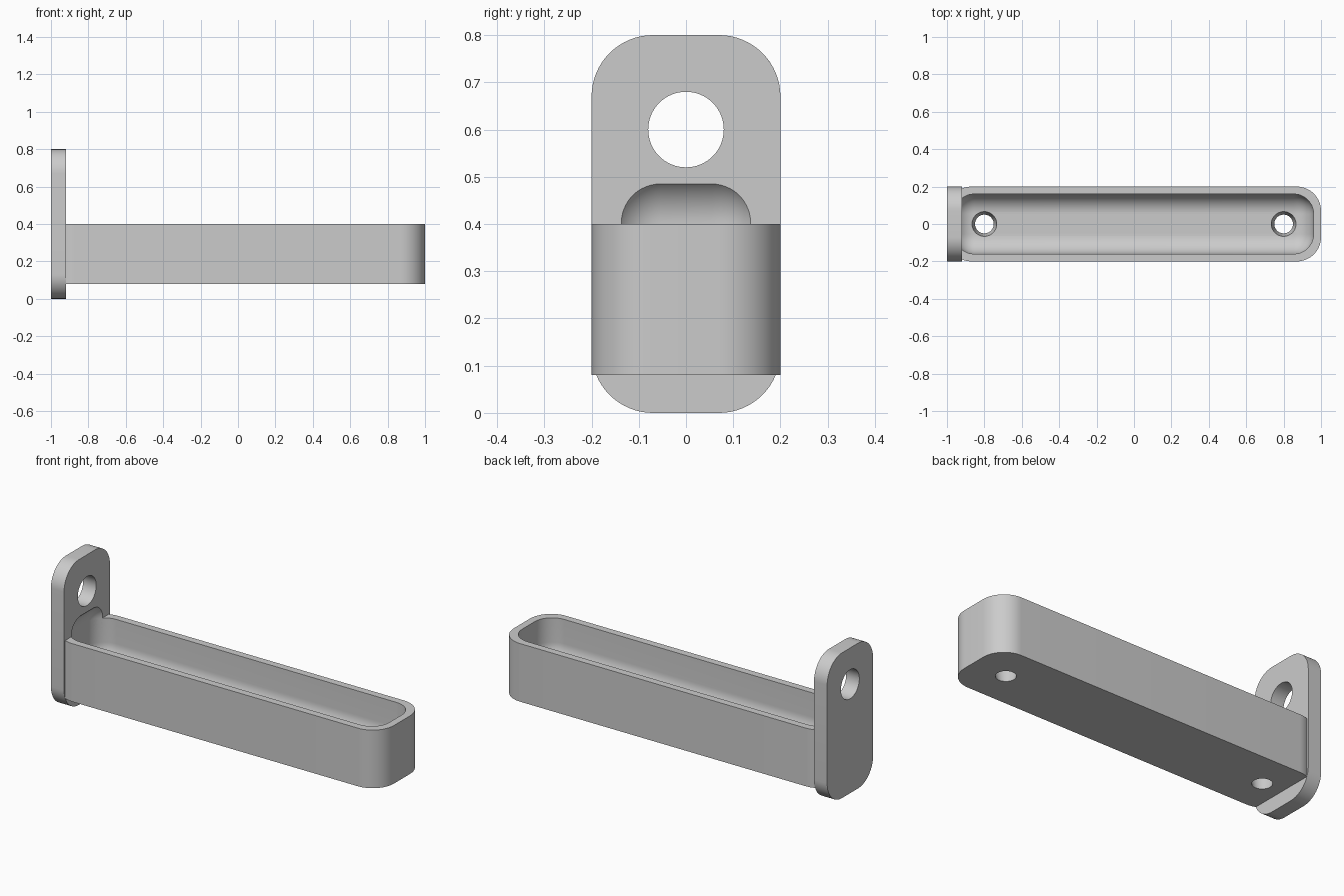
import bpy
import bmesh
from mathutils import Matrix

old = bpy.data.objects.get("Cube")
if old:
    bpy.data.objects.remove(old, do_unlink=True)

grey = bpy.data.materials.new("plain grey")
grey.use_nodes = True
grey.diffuse_color = (0.6, 0.6, 0.6, 1)
grey.node_tree.nodes["Principled BSDF"].inputs["Base Color"].default_value = (0.6, 0.6, 0.6, 1)


def finish(bm, name):
    mesh = bpy.data.meshes.new(name)
    bm.to_mesh(mesh)
    bm.free()
    mesh.materials.append(grey)
    obj = bpy.data.objects.new(name, mesh)
    bpy.context.collection.objects.link(obj)
    return obj


def rounded_box(name, low, high, radius, axis=None, segments=16):
    """Box with edges along one axis rounded, or every edge if axis is None."""
    bm = bmesh.new()
    bmesh.ops.create_cube(bm, size=1)
    for v in bm.verts:
        for i in range(3):
            v.co[i] = low[i] if v.co[i] < 0 else high[i]
    edges = [e for e in bm.edges if axis is None
             or abs(e.verts[0].co[axis] - e.verts[1].co[axis]) > 1e-5]
    bmesh.ops.bevel(bm, geom=edges, offset=radius, segments=segments,
                    profile=0.5, affect='EDGES', clamp_overlap=True)
    return finish(bm, name)


def hole_cutter(name, centre, r_low, r_high, depth, turn=None):
    bm = bmesh.new()
    matrix = Matrix.Translation(centre)
    if turn:
        matrix = matrix @ Matrix.Rotation(1.5707963, 4, turn)
    bmesh.ops.create_cone(bm, cap_ends=True, segments=64, radius1=r_low,
                          radius2=r_high, depth=depth, matrix=matrix)
    return finish(bm, name)


def cut(obj, cutters):
    bpy.ops.object.select_all(action='DESELECT')
    obj.select_set(True)
    bpy.context.view_layer.objects.active = obj
    for cutter in cutters:
        mod = obj.modifiers.new("cut", 'BOOLEAN')
        mod.operation = 'DIFFERENCE'
        mod.solver = 'EXACT'
        mod.object = cutter
        bpy.ops.object.modifier_apply(modifier=mod.name)
    bpy.ops.object.shade_smooth_by_angle(angle=0.5)


# Long tray and upright mounting plate
tray = rounded_box("tray", (-0.999, -0.2, 0.08), (1, 0.2, 0.4), 0.13, axis=2)
plate = rounded_box("mounting_plate", (-1, -0.2, 0), (-0.92, 0.2, 0.8), 0.13, axis=0)

# Soft-edged hollow above a thick floor, which also scoops into the plate
hollow = rounded_box("hollow_cutter", (-0.96, -0.16, 0.16), (0.96, 0.16, 0.508), 0.106)

# Tapered drain holes and the round hanging hole
drains = [hole_cutter("drain_cutter", (x, 0, 0.125), 0.048, 0.07, 0.11) for x in (-0.8, 0.8)]
hanging = hole_cutter("hanging_cutter", (-0.96, 0, 0.6), 0.08, 0.08, 0.3, turn='Y')

cut(tray, [hollow] + drains)
cut(plate, [hollow, hanging])

for helper in [hollow, hanging] + drains:
    bpy.data.objects.remove(helper, do_unlink=True)
